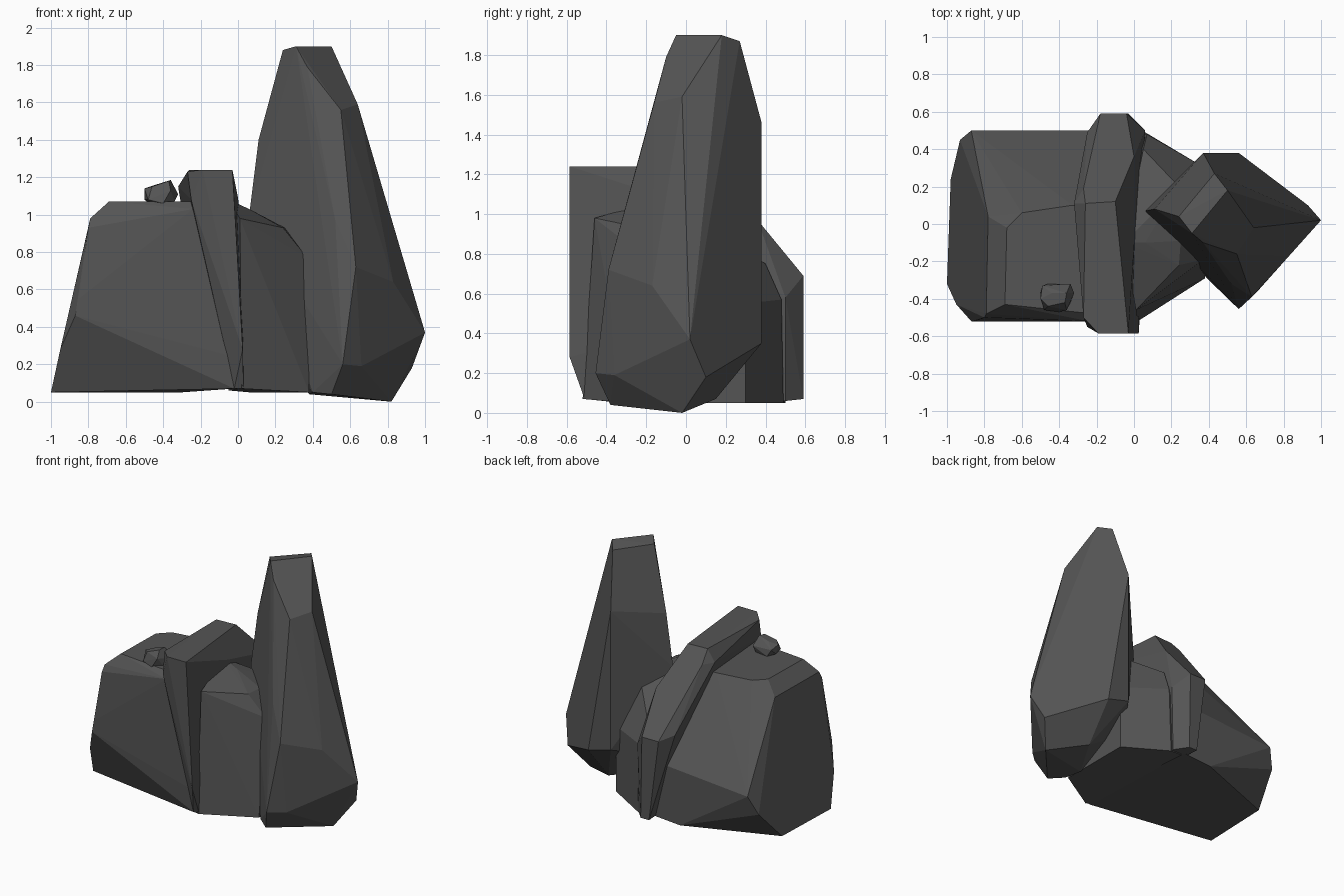
import bpy, bmesh, math

stone = bpy.data.materials.new("dark_stone")
stone.diffuse_color = (0.09, 0.09, 0.09, 1)


def rock(name, points):
    """Flat-faced boulder: convex hull of its corner points."""
    bm = bmesh.new()
    for p in points:
        bm.verts.new(p)
    bmesh.ops.convex_hull(bm, input=bm.verts[:])
    loose = [v for v in bm.verts if not v.link_faces]
    bmesh.ops.delete(bm, geom=loose, context='VERTS')
    bmesh.ops.dissolve_limit(bm, angle_limit=math.radians(3),
                             verts=bm.verts[:], edges=bm.edges[:])
    bmesh.ops.recalc_face_normals(bm, faces=bm.faces[:])
    me = bpy.data.meshes.new(name)
    bm.to_mesh(me)
    bm.free()
    me.materials.append(stone)
    ob = bpy.data.objects.new(name, me)
    bpy.context.collection.objects.link(ob)
    return ob


# Tall leaning spire on the right
rock("tall_spire", [
    (.24, .04, 1.88), (.31, -.05, 1.90), (.50, .18, 1.90), (.43, .27, 1.87),
    (.37, -.10, 1.79), (.55, -.16, 1.56), (.64, -.02, 1.59), (.70, .02, 1.30),
    (.11, .08, 1.40), (.06, .07, 1.00), (.37, .38, 1.46),
    (.52, -.32, .97), (.63, -.39, .72), (.83, -.17, .64), (1.0, .02, .37),
    (.93, .10, .18), (.82, -.02, .0), (.56, -.455, .20), (.66, -.36, .19),
    (.50, -.38, .04), (.40, -.30, .05), (.38, -.15, .04), (.37, .38, .40),
    (.56, .38, .35), (.20, .10, .30), (.55, .15, .07)])

# Broad flat-topped boulder on the left
rock("broad_boulder", [
    (-.69, -.43, 1.07), (-.68, -.02, 1.07), (-.60, .06, 1.07), (-.33, .10, 1.07),
    (-.22, .10, 1.07), (-.22, -.48, 1.07), (-.79, -.48, .98), (-.78, .04, .98),
    (-.24, -.52, 1.03), (-.80, -.50, .93), (-.85, -.52, .55), (-.87, -.52, .46),
    (-.95, -.43, .28), (-1.0, -.32, .05), (-.98, .24, .05), (-.93, .45, .28),
    (-.87, .50, .42), (-.12, .50, .48), (-.30, .50, .05), (-.02, .50, .07),
    (-.02, -.52, .24), (-.02, -.51, .07)])

# Upright leaning slab across the middle
rock("leaning_slab", [
    (-.27, -.50, 1.23), (-.19, -.585, 1.24), (-.03, -.585, 1.24),
    (-.26, .11, 1.24), (-.10, .12, 1.24), (-.32, .11, 1.15), (-.27, .19, 1.15),
    (-.25, -.55, 1.08), (.0, -.12, 1.09), (.0, .36, .97), (-.25, .49, .72),
    (-.18, .59, .69), (-.04, .59, .69), (.06, .50, .58),
    (-.10, .59, .07), (-.03, .59, .07), (.05, .50, .06),
    (.025, -.585, .28), (-.02, -.51, .07), (.03, -.51, .07)])

# Lower faceted column between slab and spire
rock("middle_column", [
    (-.05, -.10, 1.08), (.06, -.10, 1.03), (.01, -.46, .98), (.10, -.36, .93),
    (.24, -.22, .93), (.25, -.09, .93), (.24, .20, .88), (.37, -.19, .77),
    (.38, .15, .75), (.05, .40, .75), (.07, .48, .57), (.23, .38, .57),
    (.38, .30, .55), (.02, -.52, .07), (.06, -.49, .07), (.24, -.37, .07),
    (.38, -.29, .05), (.38, .30, .05), (.23, .38, .05), (.06, .49, .05),
    (-.05, .48, .06)])

# Small rounded pebble resting on the boulder
rock("pebble", [
    (-.50, -.37, 1.08), (-.50, -.40, 1.14), (-.48, -.46, 1.08), (-.46, -.44, 1.15),
    (-.49, -.33, 1.12), (-.44, -.37, 1.16), (-.37, -.42, 1.18), (-.36, -.37, 1.185),
    (-.36, -.46, 1.13), (-.32, -.37, 1.11), (-.34, -.42, 1.07), (-.34, -.32, 1.12),
    (-.46, -.32, 1.07), (-.40, -.47, 1.06), (-.36, -.34, 1.05), (-.46, -.40, 1.05)])
